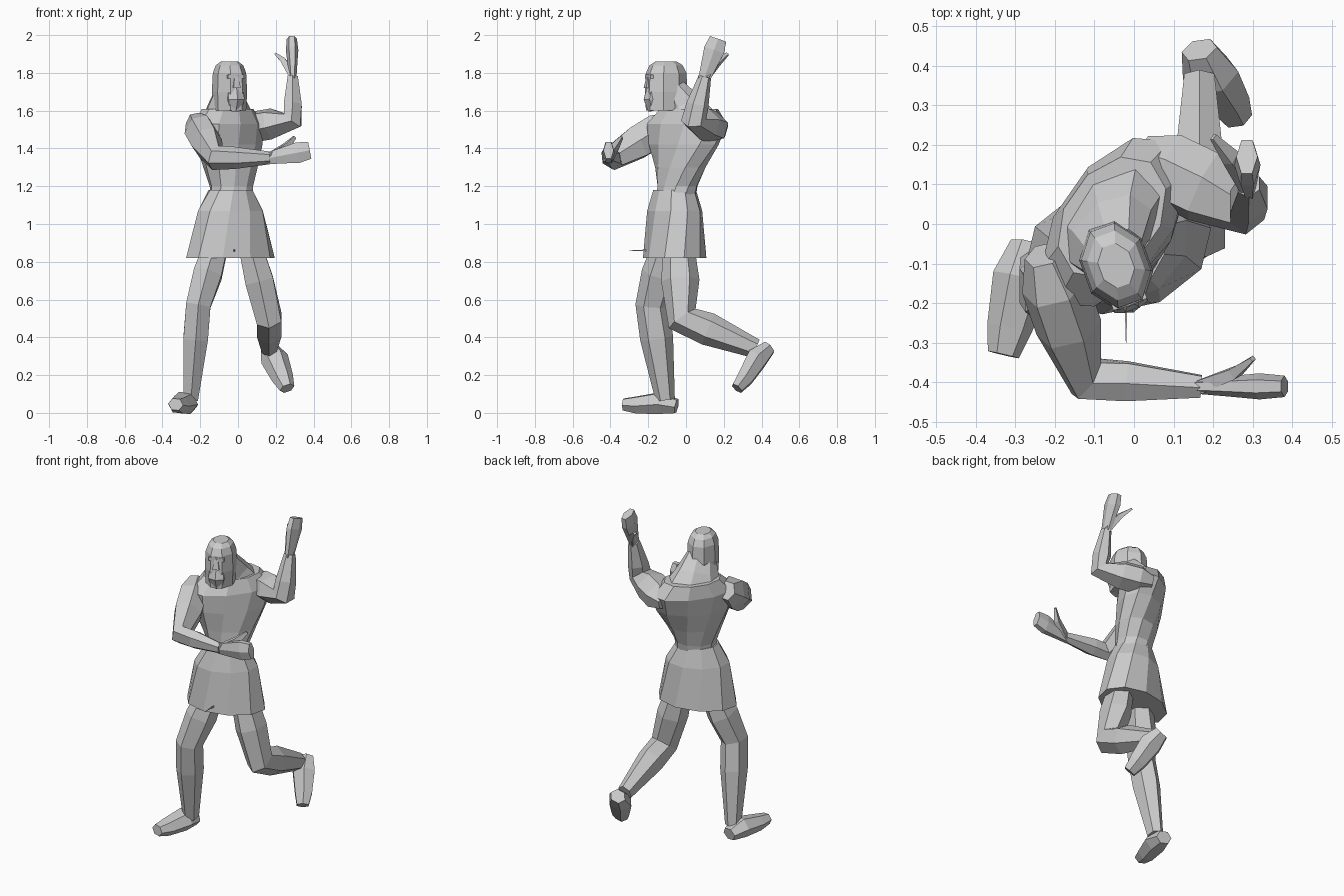
import bpy
import bmesh
from math import cos, sin, pi, radians
from mathutils import Vector

SIDEWAYS = Vector((1, 0, 0))
DEPTHWAYS = Vector((0, 1, 0))
UPWARD = Vector((0, 0, 1))

default_cube = bpy.data.objects.get("Cube")
if default_cube:
    bpy.data.objects.remove(default_cube, do_unlink=True)

# Single stone colour
stone = bpy.data.materials.new("stone_grey")
stone.use_nodes = True
stone.diffuse_color = (0.6, 0.6, 0.6, 1)
stone_shader = stone.node_tree.nodes["Principled BSDF"]
stone_shader.inputs["Base Color"].default_value = stone.diffuse_color


def point(x, y, z):
    return Vector((x, y, z))


def loft(name, rings):
    """Skin a list of equal point rings into a closed, flat-shaded mesh."""
    bm = bmesh.new()
    loops = [[bm.verts.new(corner) for corner in ring] for ring in rings]
    for lower, upper in zip(loops, loops[1:]):
        lower_next = lower[1:] + lower[:1]
        upper_next = upper[1:] + upper[:1]
        for quad in zip(lower, lower_next, upper_next, upper):
            bm.faces.new(quad)
    bm.faces.new(reversed(loops[0]))
    bm.faces.new(loops[-1])
    bmesh.ops.recalc_face_normals(bm, faces=bm.faces)
    mesh = bpy.data.meshes.new(name)
    bm.to_mesh(mesh)
    bm.free()
    mesh.materials.append(stone)
    part = bpy.data.objects.new(name, mesh)
    bpy.context.collection.objects.link(part)


def ellipse(centre, across, along, sides):
    """Ring of points whose flat sides face the across direction."""
    half_step = pi / sides
    angles = [(2 * i + 1) * half_step for i in range(sides)]
    flat = across / cos(half_step)
    return [centre + flat * cos(a) + along * sin(a) for a in angles]


def limb(name, across, path, radii, ratio=1, sides=6):
    """Tube along a path; ratio is its other radius over the one across."""
    rings = []
    for i, (centre, radius) in enumerate(zip(path, radii)):
        ahead = path[min(i + 1, len(path) - 1)] - centre
        behind = centre - path[max(i - 1, 0)]
        tangent = (ahead.normalized() + behind.normalized()).normalized()
        u = (across - tangent * across.dot(tangent)).normalized()
        v = tangent.cross(u)
        rings.append(ellipse(centre, u * radius, v * radius * ratio, sides))
    loft(name, rings)


def stack(name, origin, lean, turn, twist, depth, gain, rows, sides):
    """Level rings (height, half width) that lean and twist with height."""
    rings = []
    for height, width in rows:
        rise = height - origin.z
        angle = radians(min(turn + twist * rise, 55))
        across = Vector((cos(angle), sin(angle), 0))
        back = UPWARD.cross(across)
        centre = origin + lean * rise
        half_depth = depth + gain * width
        rings.append(ellipse(centre, back * half_depth, across * width, sides))
    loft(name, rings)


def arm(side, palm_axis, shoulder, elbow, wrist, fingertips, thumb_tip):
    """Bent arm with a flat hand and a separate thumb."""
    upper, lower = elbow - shoulder, wrist - elbow
    hinge = upper.cross(lower)
    path = [shoulder - upper * 0.2, shoulder + upper * 0.1, shoulder + upper * 0.5,
            elbow, elbow + lower * 0.35, wrist]
    limb(side + "_arm", hinge, path, [0.05, 0.085, 0.085, 0.06, 0.053, 0.03])

    hand = fingertips - wrist
    path = [wrist - hand * 0.1, wrist + hand * 0.4, wrist + hand * 0.7, fingertips]
    limb(side + "_hand", palm_axis, path, [0.03, 0.045, 0.055, 0.045], ratio=0.6)

    knuckle = wrist.lerp(thumb_tip, 0.5) + hand * 0.1
    limb(side + "_thumb", palm_axis, [wrist, knuckle, thumb_tip],
         [0.025, 0.02, 0.008], sides=4)


def leg(side, hip, knee, ankle, heel, toe):
    """Leg with thigh and calf swellings and a wedge-shaped foot."""
    thigh, calf = hip.lerp(knee, 0.5), knee.lerp(ankle, 0.35)
    limb(side + "_leg", SIDEWAYS, [hip, thigh, knee, calf, ankle],
         [0.06, 0.075, 0.065, 0.065, 0.038], ratio=1.35)

    sole_axis = (ankle - knee).normalized()
    instep = heel.lerp(toe, 0.3) - sole_axis * 0.015
    ball = heel.lerp(toe, 0.75)
    limb(side + "_foot", sole_axis, [heel, instep, ball, toe],
         [0.035, 0.055, 0.043, 0.03], ratio=1.35)


# Torso twisting from the waist to the shoulders, with a sloping neck
stack("torso", point(-0.03, -0.06, 1.1), point(-0.05, 0.15, 1), turn=20, twist=90,
      depth=0.07, gain=0.25, sides=10,
      rows=[(1.1, 0.12), (1.2, 0.12), (1.3, 0.16), (1.42, 0.22),
            (1.53, 0.25), (1.61, 0.17)])
limb("neck", point(0.6, 0.8, 0),
     [point(-0.06, 0, 1.54), point(-0.06, -0.03, 1.63), point(-0.05, -0.08, 1.72)],
     [0.17, 0.12, 0.08], ratio=0.75, sides=8)

# Flared skirt with a thin pin on the front
stack("skirt", point(-0.04, -0.06, 0.82), UPWARD, turn=12, twist=40,
      depth=0.06, gain=0.4, sides=10,
      rows=[(0.82, 0.24), (1.07, 0.185), (1.18, 0.12)])
pin_root = point(-0.02, -0.17, 0.86)
limb("skirt_pin", UPWARD, [pin_root, pin_root - DEPTHWAYS * 0.13],
     [0.006, 0.001], sides=4)

# Head with long hair, turned a little to its left
head_base, head_turn = point(-0.045, -0.105, 1.6), 20
stack("head", head_base, UPWARD, head_turn, twist=0, depth=0, gain=1.2, sides=8,
      rows=[(1.6, 0.085), (1.7, 0.09), (1.8, 0.085), (1.84, 0.07), (1.86, 0.045)])
head_across = Vector((cos(radians(head_turn)), sin(radians(head_turn)), 0))
facing = head_across.cross(UPWARD)


def on_face(rise, forward):
    return head_base + UPWARD * rise + facing * forward


# Face features
brow = on_face(0.18, 0.095)
limb("brow", UPWARD, [brow - head_across * 0.045, brow, brow + head_across * 0.045],
     [0.01, 0.012, 0.01], ratio=1.3, sides=4)
limb("nose", head_across, [on_face(0.18, 0.1), on_face(0.12, 0.105)],
     [0.01, 0.02], sides=4)
limb("beard", head_across, [on_face(0.12, 0.08), on_face(0.06, 0.095), on_face(0, 0.08)],
     [0.04, 0.045, 0.03], ratio=0.7)

# Right arm swung across the front, left arm raised behind
arm("right", UPWARD,
    shoulder=point(-0.21, -0.13, 1.51), elbow=point(-0.12, -0.39, 1.35),
    wrist=point(0.17, -0.41, 1.35), fingertips=point(0.38, -0.41, 1.39),
    thumb_tip=point(0.3, -0.34, 1.46))
arm("left", DEPTHWAYS,
    shoulder=point(0.06, 0.15, 1.51), elbow=point(0.29, 0.04, 1.55),
    wrist=point(0.29, 0.1, 1.78), fingertips=point(0.285, 0.17, 1.98),
    thumb_tip=point(0.2, 0.22, 1.9))

# Right leg planted, left leg trailing with the knee bent
leg("right",
    hip=point(-0.11, -0.09, 0.9), knee=point(-0.21, -0.18, 0.57),
    ankle=point(-0.25, -0.11, 0.07), heel=point(-0.265, -0.05, 0.035),
    toe=point(-0.33, -0.33, 0.045))
leg("left",
    hip=point(0.06, -0.04, 0.9), knee=point(0.165, -0.02, 0.5),
    ankle=point(0.165, 0.37, 0.34), heel=point(0.165, 0.44, 0.345),
    toe=point(0.26, 0.27, 0.13))
